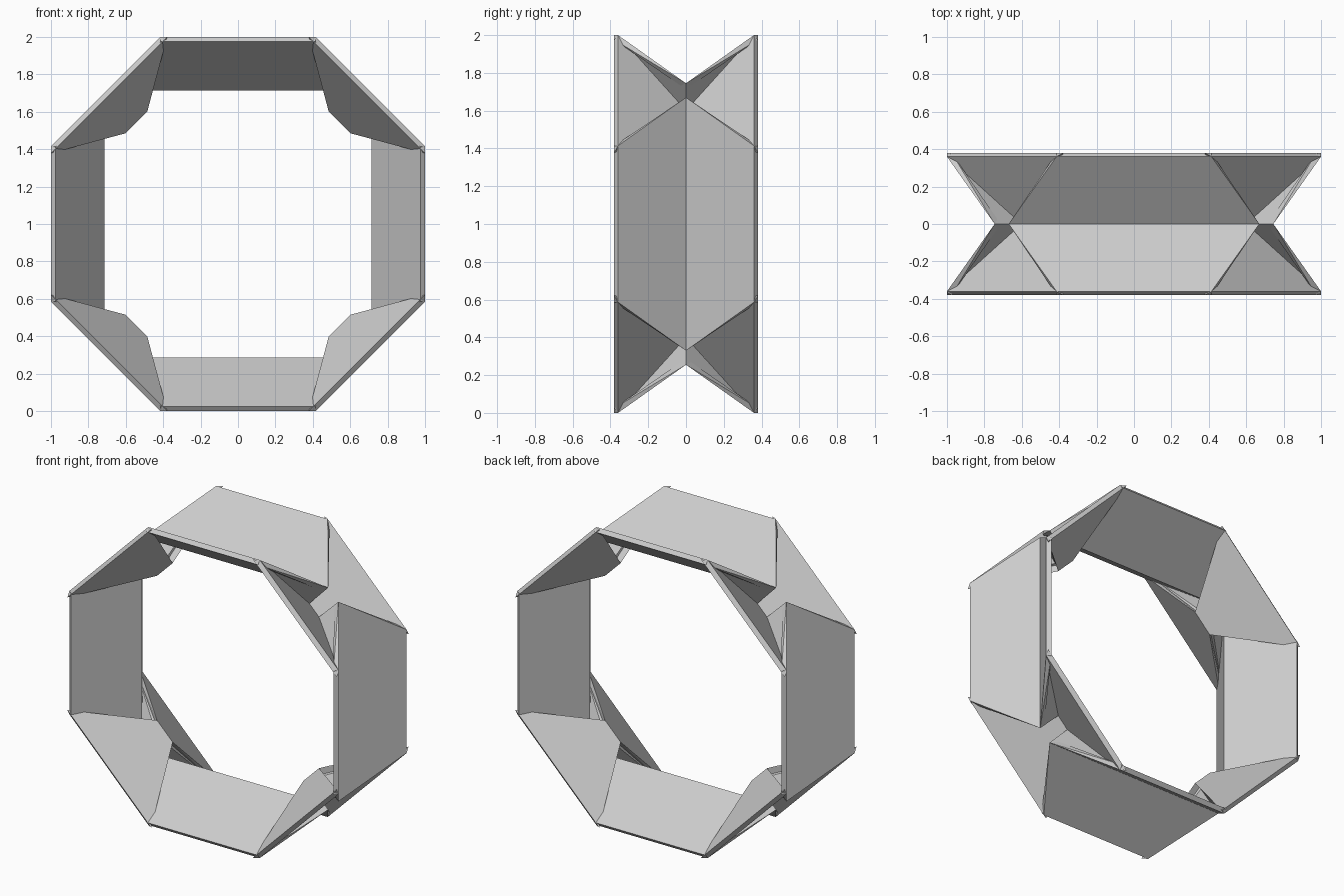
import bpy
import bmesh
from math import pi
from mathutils import Matrix, Vector

cube = bpy.data.objects.get("Cube")
if cube:
    bpy.data.objects.remove(cube, do_unlink=True)

GREY = (0.6, 0.6, 0.6, 1.0)
mat = bpy.data.materials.new("light_grey")
mat.use_nodes = True
mat.diffuse_color = GREY
bsdf = mat.node_tree.nodes["Principled BSDF"]
bsdf.inputs["Base Color"].default_value = GREY
bsdf.inputs["Roughness"].default_value = 0.8

RIM_Y, LIP_Y = 0.36, 0.38   # outer and inner edges of the rim
HALF = 0.414                # half the side of the octagon


def build(name, hulls, angle):
    """Join convex pieces, mirrored front to back, and turn them around the ring."""
    bm = bmesh.new()
    for pts in hulls:
        for side in (-1, 1):
            verts = [bm.verts.new((x, side * y, z)) for x, y, z in pts]
            bmesh.ops.convex_hull(bm, input=verts)
    # open the two halves to each other along the fold
    inside = [f for f in bm.faces if all(abs(v.co.y) < 1e-5 for v in f.verts)]
    bmesh.ops.delete(bm, geom=inside, context='FACES')
    bmesh.ops.remove_doubles(bm, verts=bm.verts[:], dist=1e-5)
    bmesh.ops.dissolve_limit(bm, angle_limit=0.01, verts=bm.verts[:], edges=bm.edges[:])
    bmesh.ops.recalc_face_normals(bm, faces=bm.faces[:])
    bm.transform(Matrix.Translation((0, 0, 1)) @ Matrix.Rotation(angle, 4, 'Y'))
    mesh = bpy.data.meshes.new(name)
    bm.to_mesh(mesh)
    bm.free()
    mesh.materials.append(mat)
    bpy.context.collection.objects.link(bpy.data.objects.new(name, mesh))


def both(points):
    """Add the mirrored end of a panel."""
    return [(s * x, y, z) for x, y, z in points for s in (-1, 1)]


# Panel sections as (half width, depth, distance from ring centre)
wide_panel = both([(HALF, RIM_Y, 1), (0.67, 0, 0.745),
                   (HALF, LIP_Y, 0.975), (0.635, 0, 0.713)])
narrow_panel = both([(HALF, RIM_Y, 1), (0.05, 0, 0.80),
                     (0.44, LIP_Y, 0.975), (0.082, 0, 0.768)])

# Pleat: the tucked triangle between a wide panel's end and a narrow panel's end
turn = Matrix.Rotation(pi / 4, 4, 'Y')
fold_outer = turn @ Vector((-0.05, 0, 0.80))
fold_inner = fold_outer + Vector((0, 0, 0.025))
pleat = [(HALF, RIM_Y, 1), (0.67, 0, 0.745), tuple(fold_outer), tuple(fold_inner)]
pleat_mirrored = [(-x, y, z) for x, y, z in pleat]

# Four panels of each kind alternate around the octagon
for i, place in enumerate(("top", "left", "bottom", "right")):
    a = i * pi / 2
    build(place + "_wide_panel", [wide_panel], a)
    build(place + "_pleats", [pleat, pleat_mirrored], a)
for i, place in enumerate(("upper_left", "lower_left", "lower_right", "upper_right")):
    build(place + "_narrow_panel", [narrow_panel], pi / 4 + i * pi / 2)
